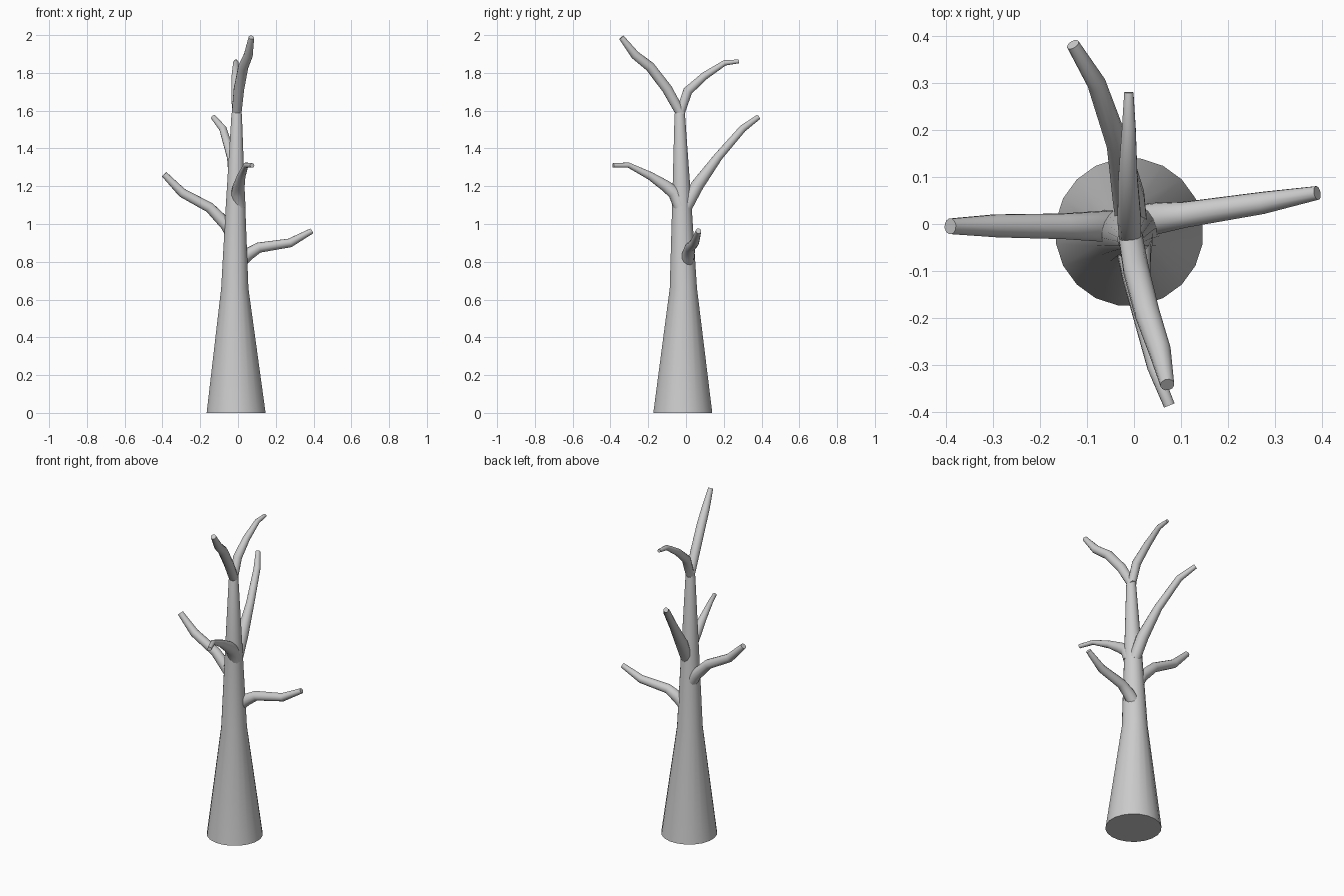
import bpy, bmesh, math
from mathutils import Vector

if "Cube" in bpy.data.objects:
    bpy.data.objects.remove(bpy.data.objects["Cube"])


def tube(name, path, sides):
    """Capped, smooth-shaded tube through (x, y, z, radius) stations."""
    pts = [Vector(p[:3]) for p in path]
    bm = bmesh.new()
    rings = []
    u = None
    for i, p in enumerate(pts):
        # ring plane follows the average direction of its neighbours
        a = (p - pts[i - 1]).normalized() if i > 0 else Vector()
        b = (pts[i + 1] - p).normalized() if i < len(pts) - 1 else Vector()
        t = (a + b).normalized()
        if u is None:
            u = t.orthogonal()
        u = (u - t * u.dot(t)).normalized()
        v = t.cross(u)
        ring = []
        for k in range(sides):
            ang = 2 * math.pi * k / sides
            ring.append(bm.verts.new(p + path[i][3] * (u * math.cos(ang) + v * math.sin(ang))))
        rings.append(ring)
    for r0, r1 in zip(rings, rings[1:]):
        for k in range(sides):
            n = (k + 1) % sides
            bm.faces.new((r0[k], r0[n], r1[n], r1[k]))
    bm.faces.new(rings[0][::-1])
    bm.faces.new(rings[-1])
    # flat base
    if name == "trunk":
        for v in rings[0]:
            v.co.z = 0
    me = bpy.data.meshes.new(name)
    bm.to_mesh(me)
    bm.free()
    ob = bpy.data.objects.new(name, me)
    bpy.context.collection.objects.link(ob)
    bpy.context.view_layer.objects.active = ob
    ob.select_set(True)
    bpy.ops.object.shade_smooth_by_angle(angle=math.radians(50))
    ob.select_set(False)
    return ob


# Tapered trunk
tube("trunk", [(-.01, -.017, 0, .158), (-.017, -.014, .66, .073),
               (-.013, -.022, 1.1, .052), (-.007, -.033, 1.58, .028),
               (-.007, -.03, 1.615, .02)], 20)

# Branches: start inside the trunk, bend and taper to a blunt tip
branches = {
    "right_branch": [(.01, .005, .80, .036), (.05, .012, .838, .034), (.11, .02, .875, .028),
                     (.275, .045, .9, .024), (.39, .066, .963, .015)],
    "left_branch": [(-.02, -.005, .925, .036), (-.06, -.005, .995, .034), (-.15, -.005, 1.087, .028),
                    (-.295, -.004, 1.165, .025), (-.391, -.005, 1.263, .017)],
    "back_branch": [(-.005, 0, 1.09, .034), (-.012, .06, 1.205, .035), (-.035, .17, 1.355, .024),
                    (-.08, .3, 1.505, .02), (-.13, .382, 1.565, .014)],
    "front_branch": [(.005, -.03, 1.09, .036), (0, -.06, 1.165, .037), (.005, -.11, 1.203, .031),
                     (.018, -.19, 1.255, .022), (.042, -.305, 1.312, .014), (.075, -.386, 1.31, .012)],
    "top_front_branch": [(-.008, -.025, 1.58, .026), (.005, -.1, 1.715, .028), (.028, -.19, 1.832, .027),
                         (.055, -.27, 1.895, .024), (.071, -.342, 1.988, .015)],
    "top_back_branch": [(-.008, -.033, 1.58, .024), (-.01, .01, 1.705, .026), (-.013, .1, 1.785, .021),
                        (-.011, .205, 1.853, .015), (-.011, .28, 1.861, .01)],
}
for name, path in branches.items():
    tube(name, path, 12)
